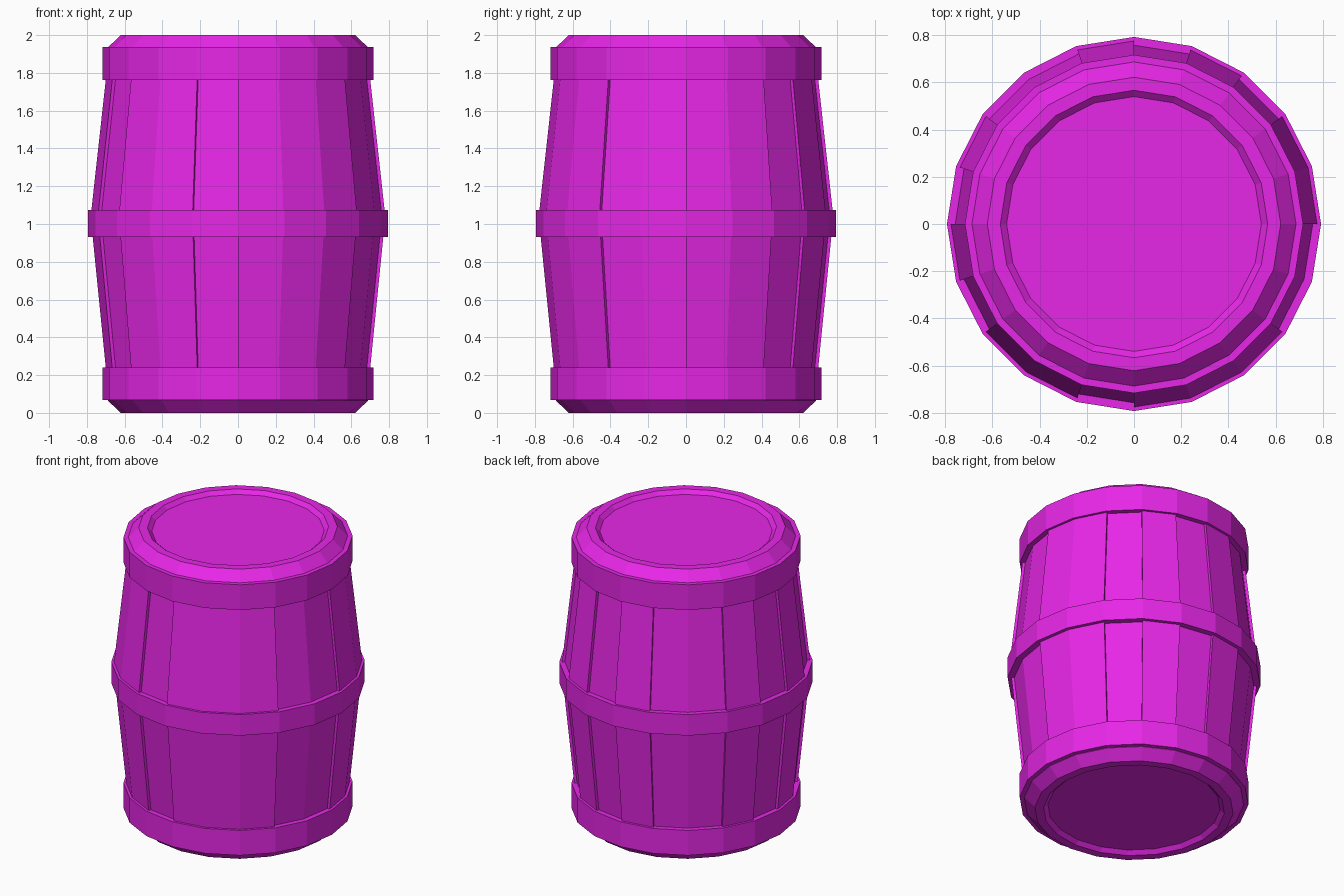
import bpy, bmesh
from math import sin, cos, pi

if "Cube" in bpy.data.objects:
    bpy.data.objects.remove(bpy.data.objects["Cube"])

SIDES = 20
mat = bpy.data.materials.new("barrel_paint")
mat.diffuse_color = (0.8, 0.02, 0.8, 1)
mat.use_nodes = True
mat.node_tree.nodes["Principled BSDF"].inputs["Base Color"].default_value = mat.diffuse_color


def finish(name, bm):
    bmesh.ops.remove_doubles(bm, verts=bm.verts, dist=1e-5)
    bmesh.ops.recalc_face_normals(bm, faces=bm.faces)
    me = bpy.data.meshes.new(name)
    bm.to_mesh(me)
    bm.free()
    me.materials.append(mat)
    ob = bpy.data.objects.new(name, me)
    bpy.context.collection.objects.link(ob)
    return ob


def lathe(name, profile, closed):
    """Spin an (r, z) profile around z in SIDES flat steps."""
    bm = bmesh.new()
    vs = [bm.verts.new((r, 0, z)) for r, z in profile]
    n = len(vs)
    for i in range(n if closed else n - 1):
        bm.edges.new((vs[i], vs[(i + 1) % n]))
    bmesh.ops.spin(bm, geom=bm.verts[:] + bm.edges[:], cent=(0, 0, 0),
                   axis=(0, 0, 1), angle=2 * pi, steps=SIDES)
    return finish(name, bm)


def stave(index, offset):
    """One curved plank between two corners of the barrel."""
    bm = bmesh.new()
    outer = [(0.69, 0.2), (0.763, 0.93), (0.77, 1.0), (0.77, 1.075), (0.69, 1.8)]
    loops = []
    for k in (index, index + 1):
        a = -pi / 2 + k * 2 * pi / SIDES
        pts = [(r + offset, z) for r, z in outer] + [(r - 0.05, z) for r, z in outer[::-1]]
        loops.append([bm.verts.new((r * cos(a), r * sin(a), z)) for r, z in pts])
    a, b = loops
    n = len(a)
    for i in range(n):
        j = (i + 1) % n
        bm.faces.new((a[i], a[j], b[j], b[i]))
    bm.faces.new(a[::-1])
    bm.faces.new(b)
    return finish("stave_%02d" % index, bm)


# Core with chamfered rims and shallow recessed lids, mirrored top to bottom
half = [(0, 1.975), (0.54, 1.975), (0.567, 2.0), (0.622, 2.0), (0.688, 1.935),
        (0.675, 1.8), (0.74, 1.05)]
lathe("barrel_core", half + [(r, 2 - z) for r, z in half[::-1]], False)

# Staves, some standing slightly proud of their neighbours
raised = "11100110101001010110"
for i, flag in enumerate(raised):
    stave(i, 0.006 if flag == "1" else -0.012)

# Hoops
for name, r, z0, z1 in (("bottom_hoop", 0.717, 0.068, 0.24),
                        ("middle_hoop", 0.793, 0.93, 1.075),
                        ("top_hoop", 0.717, 1.762, 1.936)):
    lathe(name, [(r, z0), (r, z1), (r - 0.07, z1), (r - 0.07, z0)], True)
